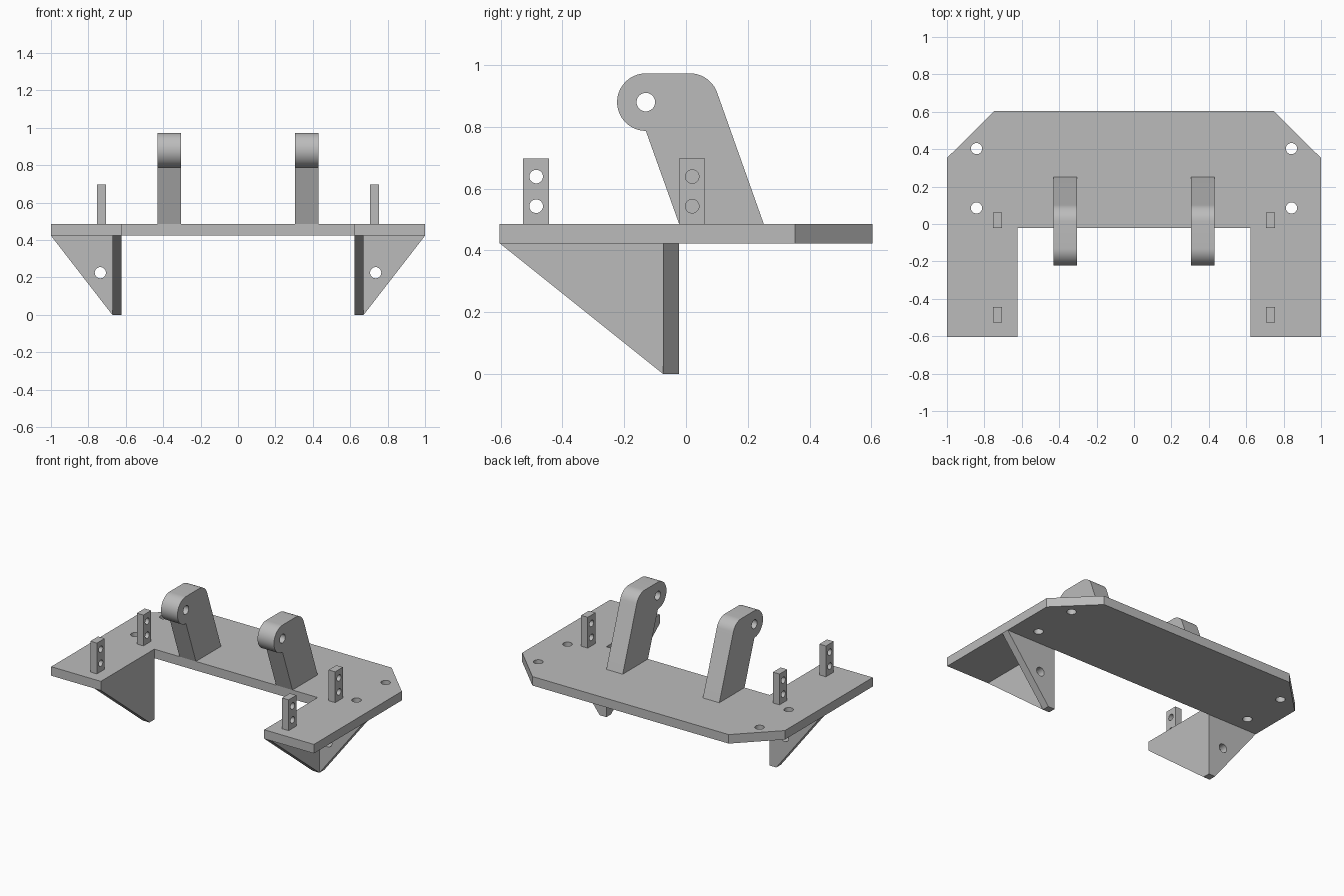
import bpy
import bmesh
from math import cos, sin, pi, radians
from mathutils import Matrix

default = bpy.data.objects.get("Cube")
if default:
    bpy.data.objects.remove(default)

grey = bpy.data.materials.new("light_grey")
grey.use_nodes = True
colour = (0.5, 0.5, 0.5, 1)
grey.diffuse_color = colour
grey.node_tree.nodes["Principled BSDF"].inputs["Base Color"].default_value = colour

# Columns give the world directions of profile u, profile v and thickness
AXES = {
    "x": Matrix(((0, 0, 1, 0), (1, 0, 0, 0), (0, 1, 0, 0), (0, 0, 0, 1))),
    "y": Matrix(((1, 0, 0, 0), (0, 0, -1, 0), (0, 1, 0, 0), (0, 0, 0, 1))),
    "z": Matrix.Identity(4),
}


def arc(u, v, r, start, end, n):
    angles = [radians(start + (end - start) * i / n) for i in range(n + 1)]
    return [(u + r * cos(a), v + r * sin(a)) for a in angles]


def plate(name, axis, low, high, outline, holes=(), radius=0.03):
    """Extrude an outline with round holes along an axis, from low to high."""
    curve = bpy.data.curves.new(name, "CURVE")
    curve.dimensions = "2D"
    curve.fill_mode = "BOTH"
    curve.extrude = (high - low) / 2
    loops = [outline] + [arc(u, v, radius, 0, 360, 32)[:-1] for u, v in holes]
    for loop in loops:
        spline = curve.splines.new("POLY")
        spline.points.add(len(loop) - 1)
        for point, (u, v) in zip(spline.points, loop):
            point.co = (u, v, 0, 1)
        spline.use_cyclic_u = True
    helper = bpy.data.objects.new(name + "_profile", curve)
    bpy.context.collection.objects.link(helper)
    graph = bpy.context.evaluated_depsgraph_get()
    mesh = bpy.data.meshes.new_from_object(helper.evaluated_get(graph))
    bpy.data.objects.remove(helper)

    middle = (low + high) / 2
    # The y frame has its thickness direction pointing to the front
    shift = Matrix.Translation((0, 0, -middle if axis == "y" else middle))
    bm = bmesh.new()
    bm.from_mesh(mesh)
    bmesh.ops.remove_doubles(bm, verts=bm.verts, dist=0.00005)
    bm.transform(AXES[axis] @ shift)
    bmesh.ops.recalc_face_normals(bm, faces=bm.faces)
    bm.to_mesh(mesh)
    bm.free()
    mesh.materials.clear()
    mesh.materials.append(grey)
    obj = bpy.data.objects.new(name, mesh)
    bpy.context.collection.objects.link(obj)
    bpy.ops.object.select_all(action="DESELECT")
    obj.select_set(True)
    bpy.context.view_layer.objects.active = obj
    bpy.ops.object.shade_smooth_by_angle(angle=radians(25))
    return obj


BOTTOM, TOP = 0.423, 0.485
INNER, BACK = 0.622, -0.022

# U-shaped base plate with clipped rear corners and four bolt holes
half = [(INNER, BACK), (INNER, -0.603), (1, -0.603), (1, 0.353), (0.747, 0.603)]
outline = half + [(-x, y) for x, y in reversed(half)]
bolts = [(s * 0.842, y) for s in (-1, 1) for y in (0.086, 0.403)]
plate("base_plate", "z", BOTTOM, TOP, outline, bolts)

# Leaning lug with a rounded nose and a rounded rear shoulder
nose = arc(-0.13, 0.88, 0.093, 90, 270, 32)
shoulder = arc(0.013, 0.88, 0.093, 19.3, 90, 16)
lug = [(BACK, TOP), (0.252, TOP)] + shoulder + nose

for side, s in (("left", 1), ("right", -1)):
    def span(a, b):
        return sorted((s * a, s * b))

    plate(side + "_lug", "x", *span(0.305, 0.43), lug, [(-0.13, 0.88)])

    # Small upright posts with two cross holes
    for end, y in (("front", -0.485), ("rear", 0.02)):
        post = [(y - 0.042, TOP), (y + 0.042, TOP), (y + 0.042, 0.697), (y - 0.042, 0.697)]
        plate(f"{side}_{end}_post", "x", *span(0.705, 0.755), post,
              [(y, 0.543), (y, 0.639)], 0.022)

    # Two triangular gussets meeting in a corner below the plate
    plate(side + "_side_gusset", "x", *span(INNER, 0.672),
          [(-0.603, BOTTOM), (-0.074, 0), (BACK, 0), (BACK, BOTTOM)])
    plate(side + "_cross_gusset", "y", -0.074, BACK,
          [(s * 0.672, 0), (s * 1, BOTTOM), (s * 0.672, BOTTOM)],
          [(s * 0.736, 0.225)])
